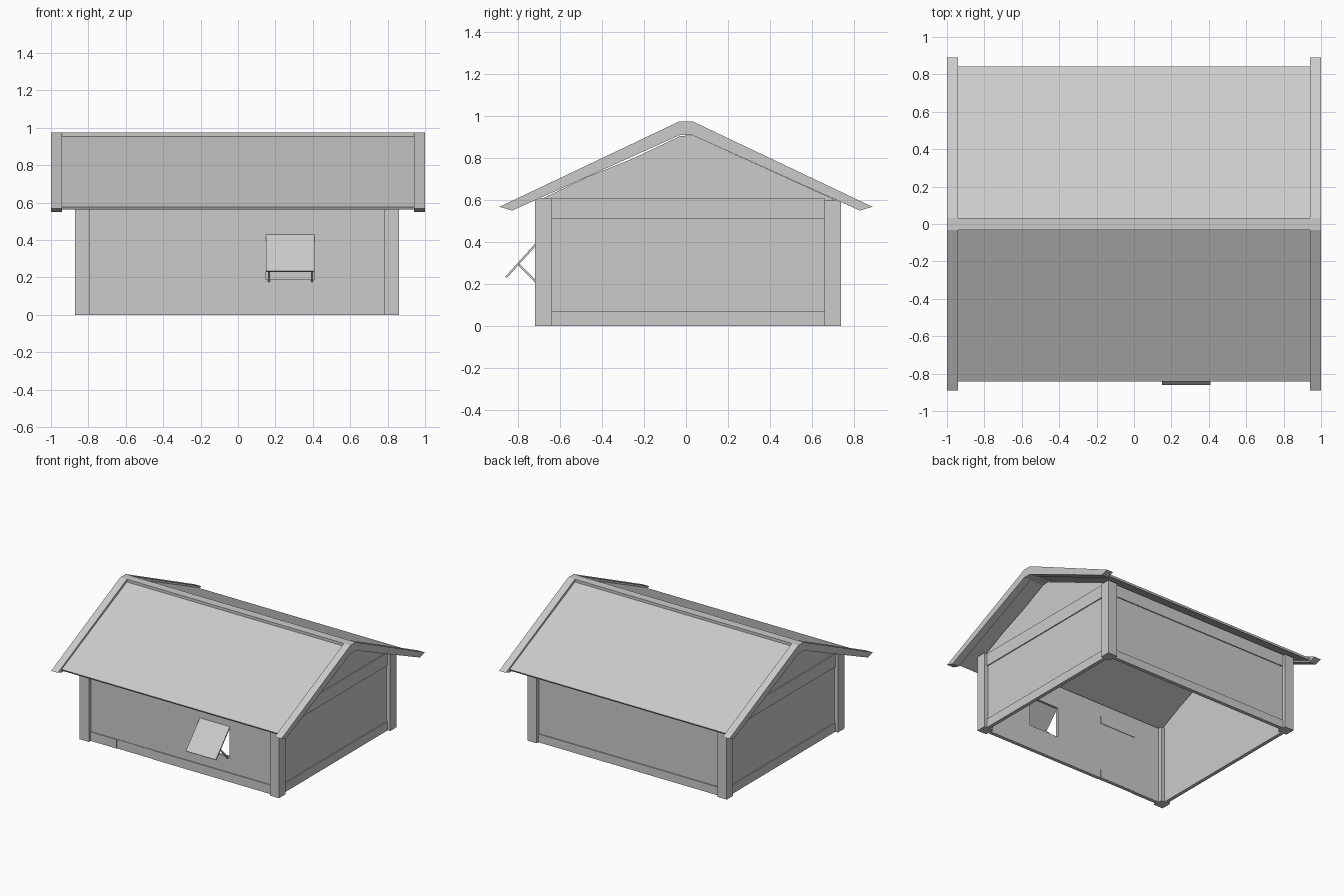
import bpy, math
from mathutils import Vector

if "Cube" in bpy.data.objects:
    bpy.data.objects.remove(bpy.data.objects["Cube"])


def mesh_object(name, verts, faces):
    me = bpy.data.meshes.new(name)
    me.from_pydata(verts, [], faces)
    me.update()
    ob = bpy.data.objects.new(name, me)
    bpy.context.collection.objects.link(ob)
    return ob


def prism(name, outline, x0, x1):
    """Extrude a counter-clockwise (y, z) outline from x0 to x1."""
    n = len(outline)
    verts = [(x0, y, z) for y, z in outline] + [(x1, y, z) for y, z in outline]
    faces = [tuple(reversed(range(n))), tuple(range(n, 2 * n))]
    faces += [(i, (i + 1) % n, n + (i + 1) % n, n + i) for i in range(n)]
    return mesh_object(name, verts, faces)


def box(name, x0, x1, y0, y1, z0, z1):
    return prism(name, [(y0, z0), (y1, z0), (y1, z1), (y0, z1)], x0, x1)


def bar(name, x0, x1, a, b, t):
    """Flat slab running from a to b in the y-z plane, t thick."""
    a, b = Vector(a), Vector(b)
    d = (b - a).normalized() * t / 2
    n = Vector((-d.y, d.x))
    return prism(name, [a - n, b - n, b + n, a + n], x0, x1)


def cut(ob, x0, x1, y0, y1, z0, z1):
    cutter = box("cutter", x0, x1, y0, y1, z0, z1)
    cutter.hide_render = True
    mod = ob.modifiers.new("opening", 'BOOLEAN')
    mod.operation = 'DIFFERENCE'
    mod.solver = 'EXACT'
    mod.object = cutter
    bpy.context.view_layer.objects.active = ob
    bpy.ops.object.modifier_apply(modifier=mod.name)
    bpy.data.objects.remove(cutter)


XL, XR, YF, YB = -0.832, 0.82, -0.68, 0.70     # wall centre lines
T, B, P = 0.01, 0.018, 0.04                    # half thickness: wall, beam, post
TOP = 0.61
DOOR = (-0.565, -0.25)
WIN = (0.15, 0.41)

# corner posts
for x in (XL, XR):
    for y in (YF, YB):
        box("corner_post", x - P, x + P, y - P, y + P, 0, TOP if y < 0 else 0.60)

# front and back walls
front = box("front_wall", XL, XR, YF - T, YF + T, 0, TOP)
cut(front, WIN[0], WIN[1], YF - 0.1, YF + 0.1, 0.19, 0.43)
cut(front, DOOR[0], DOOR[1], YF - 0.1, YF + 0.1, -0.1, 0.51)
box("back_wall", XL, XR, YB - T, YB + T, 0, TOP)

# gable walls
gable = [(YF, 0), (YB, 0), (YB, 0.607), (0.03, 0.91), (-0.03, 0.905),
         (-0.25, 0.80), (-0.47, 0.711), (YF, TOP)]
for x in (XL, XR):
    prism("gable_wall", gable, x - T, x + T)

# sill beams and top beams on the outside of each wall
for z0, z1 in ((0, 0.07), (0.51, 0.61)):
    for x, s in ((XL, -1), (XR, 1)):
        xs = sorted((x, x + s * B))
        box("side_beam", xs[0], xs[1], YF + P, YB - P, z0, z1)
    box("back_beam", XL + P, XR - P, YB, YB + B, z0, z1 - 0.005)
box("front_top_beam", XL + P, XR - P, YF - B, YF, 0.51, 0.60)
box("front_sill_beam", XL + P, DOOR[0], YF - B, YF, 0, 0.07)
box("front_sill_beam", DOOR[1], XR - P, YF - B, YF, 0, 0.07)

# door: recessed panel with a rail at top and bottom
box("door_panel", *DOOR, YF - T, YF + T, 0.07, 0.45)
for z0, z1 in ((0, 0.07), (0.45, 0.51)):
    box("door_rail", *DOOR, YF - T - 0.004, YF + T + 0.004, z0, z1)

# window flap propped open by two struts
bar("window_flap", *WIN, (-0.858, 0.232), (-0.682, 0.427), 0.01)
for x in (0.165, 0.395):
    bar("flap_strut", x - 0.005, x + 0.005, (-0.68, 0.172), (-0.798, 0.294), 0.01)

# barge boards at both roof ends
half = [(0.03, 0.91), (0.83, 0.55), (0.89, 0.568), (0.033, 0.975)]
barge = [(-y, z) for y, z in reversed(half[:2])] + half \
    + [(-0.033, 0.975), (-0.89, 0.568)]
for x0 in (-1.0, 0.942):
    prism("barge_board", barge, x0, x0 + 0.058)

# roof panels and ridge beam
for s in (1, -1):
    panel = [(0.03, 0.92), (0.835, 0.563), (0.842, 0.576), (0.03, 0.955)]
    pts = [(s * y, z) for y, z in panel]
    prism("roof_panel", pts if s > 0 else pts[::-1], -0.942, 0.942)
box("ridge_beam", -0.942, 0.942, -0.033, 0.033, 0.91, 0.975)
